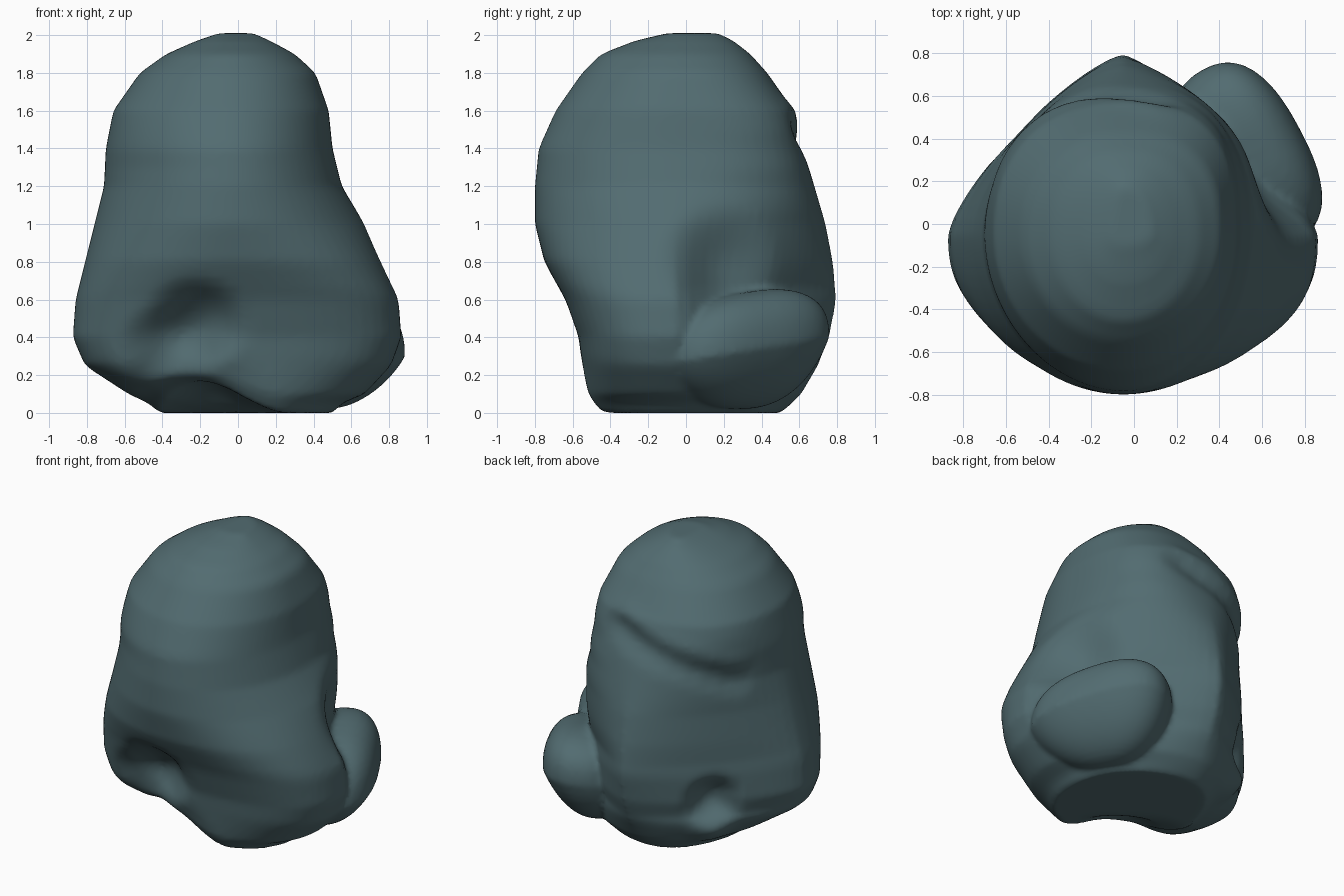
import bpy, bmesh, math
from mathutils import Vector, Matrix

if "Cube" in bpy.data.objects:
    bpy.data.objects.remove(bpy.data.objects["Cube"])

# Slate stone colour
stone = bpy.data.materials.new("slate_stone")
stone.use_nodes = True
colour = (0.085, 0.15, 0.165, 1)
stone.diffuse_color = colour
stone.node_tree.nodes["Principled BSDF"].inputs["Base Color"].default_value = colour

# Body sections: height, then reach to -x, +x, -y, +y
SECTIONS = [
    (0, .42, .50, .49, .50), (0.05, .48, .55, .52, .56),
    (0.1, .58, .67, .535, .61), (0.25, .81, .81, .55, .70),
    (0.4, .875, .865, .57, .76), (0.6, .86, .85, .64, .80),
    (0.8, .81, .76, .75, .78), (1.0, .76, .67, .80, .74),
    (1.2, .71, .55, .80, .68), (1.4, .70, .50, .78, .62),
    (1.6, .66, .48, .69, .57), (1.8, .52, .41, .55, .43),
    (1.9, .38, .30, .45, .34), (1.97, .22, .17, .27, .25),
    (2.01, .10, .08, .10, .17),
]
# Corner squareness: height, then corners +x+y, -x+y, -x-y, +x-y (2 is round)
CORNERS = [
    (0, 2, 2, 2, 2.2), (0.3, 1.3, 1.35, 2.6, 2.8),
    (0.65, 1.2, 1.3, 2.4, 2.8), (1.0, 1.7, 1.5, 2, 2),
    (1.3, 2.6, 1.9, 1.9, 2), (1.5, 2.9, 2.3, 2, 2), (2.01, 2.2, 2.1, 2, 2),
]
SIDES = 72
STEPS = 64
MID = Vector((-.05, -.05))


def blend(table, z):
    """Row of a table at any height, by linear interpolation."""
    for low, high in zip(table, table[1:]):
        if z <= high[0]:
            t = (z - low[0]) / (high[0] - low[0])
            return [a + (b - a) * t for a, b in zip(low[1:], high[1:])]
    return table[-1][1:]


def body_point(z, angle):
    """Point on the body, each quarter being its own superellipse."""
    left, right, front, back = blend(SECTIONS, z)
    power = blend(CORNERS, z)[int(angle / (math.pi / 2)) % 4]
    c, s = math.cos(angle), math.sin(angle)
    r = (abs(c) ** power + abs(s) ** power) ** (-1 / power)
    x = MID.x + r * c * ((right - MID.x) if c > 0 else (left + MID.x))
    y = MID.y + r * s * ((back - MID.y) if s > 0 else (front + MID.y))
    return Vector((x, y, z))


def push(bm, centre, radius, move):
    """Soft dent or bump around a point."""
    centre, move = Vector(centre), Vector(move)
    for v in bm.verts:
        t = 1 - (v.co - centre).length / radius
        if t > 0:
            v.co += move * (t * t * (3 - 2 * t))


# Body loft, closed by a centre point at each end
bm = bmesh.new()
rings = []
for i in range(STEPS + 1):
    z = 1.005 - 1.005 * math.cos(math.pi * i / STEPS)
    rings.append([bm.verts.new(body_point(z, math.tau * k / SIDES))
                  for k in range(SIDES)])
for a, b in zip(rings, rings[1:]):
    for k in range(SIDES):
        n = (k + 1) % SIDES
        bm.faces.new((a[k], a[n], b[n], b[k]))
bm.faces.new(rings[-1])

# Underside made of shrinking rings, so that it can be arched
outer = rings[0]
for scale in (.85, .7, .55, .4, .25, .1):
    inner = [bm.verts.new((v.co.x * scale, v.co.y * scale, 0)) for v in rings[0]]
    for k in range(SIDES):
        n = (k + 1) % SIDES
        bm.faces.new((inner[k], inner[n], outer[n], outer[k]))
    outer = inner
bm.faces.new(outer[::-1])

# Hollow above the side lobe
push(bm, (.66, .20, .78), .38, (-.10, -.04, 0))
# Slanting undercut at the front
push(bm, (-.22, -.56, .48), .30, (.03, .13, .03))
push(bm, (-.36, -.52, .30), .32, (.03, .12, .05))
# Arch under the front left corner
push(bm, (-.12, -.45, 0), .38, (0, .04, .13))
push(bm, (-.32, -.32, 0), .40, (0, .02, .10))
# Dent and small shelf at the back
dent = body_point(.40, math.radians(133))
push(bm, dent, .22, (.08, -.08, .02))
push(bm, dent + Vector((.04, -.04, -.23)), .20, (-.04, .04, 0))
# Slanting ledge across the back
for i in range(9):
    t = i / 8
    p = body_point(1.52 - .30 * t, math.radians(72 + 78 * t))
    inward = Vector((-p.x, -p.y, 0)).normalized()
    push(bm, p, .15, inward * .025)
    push(bm, p + Vector((0, 0, .10)), .14, inward * -.012)

# Side lobe: a boxy ellipsoid turned to follow the flank, tapering to its base
lobe = bmesh.ops.create_icosphere(bm, subdivisions=4, radius=1)["verts"]
turn = Matrix.Rotation(math.radians(28), 3, "Z")
for v in lobe:
    boxy = Vector([math.copysign(abs(a) ** .8, a) for a in v.co])
    low = max(0, -boxy.z)
    taper = 1 - .25 * low
    shaped = turn @ Vector((boxy.x * .27 * taper - .10 * low,
                            boxy.y * .46 * taper, boxy.z * .31))
    shaped.z += .16 * shaped.y * (1 - low)
    v.co = shaped + Vector((.54, .32, .33))

bmesh.ops.recalc_face_normals(bm, faces=bm.faces)
mesh = bpy.data.meshes.new("boulder")
bm.to_mesh(mesh)
bm.free()
mesh.materials.append(stone)
boulder = bpy.data.objects.new("boulder", mesh)
bpy.context.collection.objects.link(boulder)

# Fuse the lobe into the body and soften the join
remesh = boulder.modifiers.new("fuse", "REMESH")
remesh.mode = "VOXEL"
remesh.voxel_size = .02
remesh.use_smooth_shade = True
soften = boulder.modifiers.new("soften", "SMOOTH")
soften.factor = .5
soften.iterations = 4
